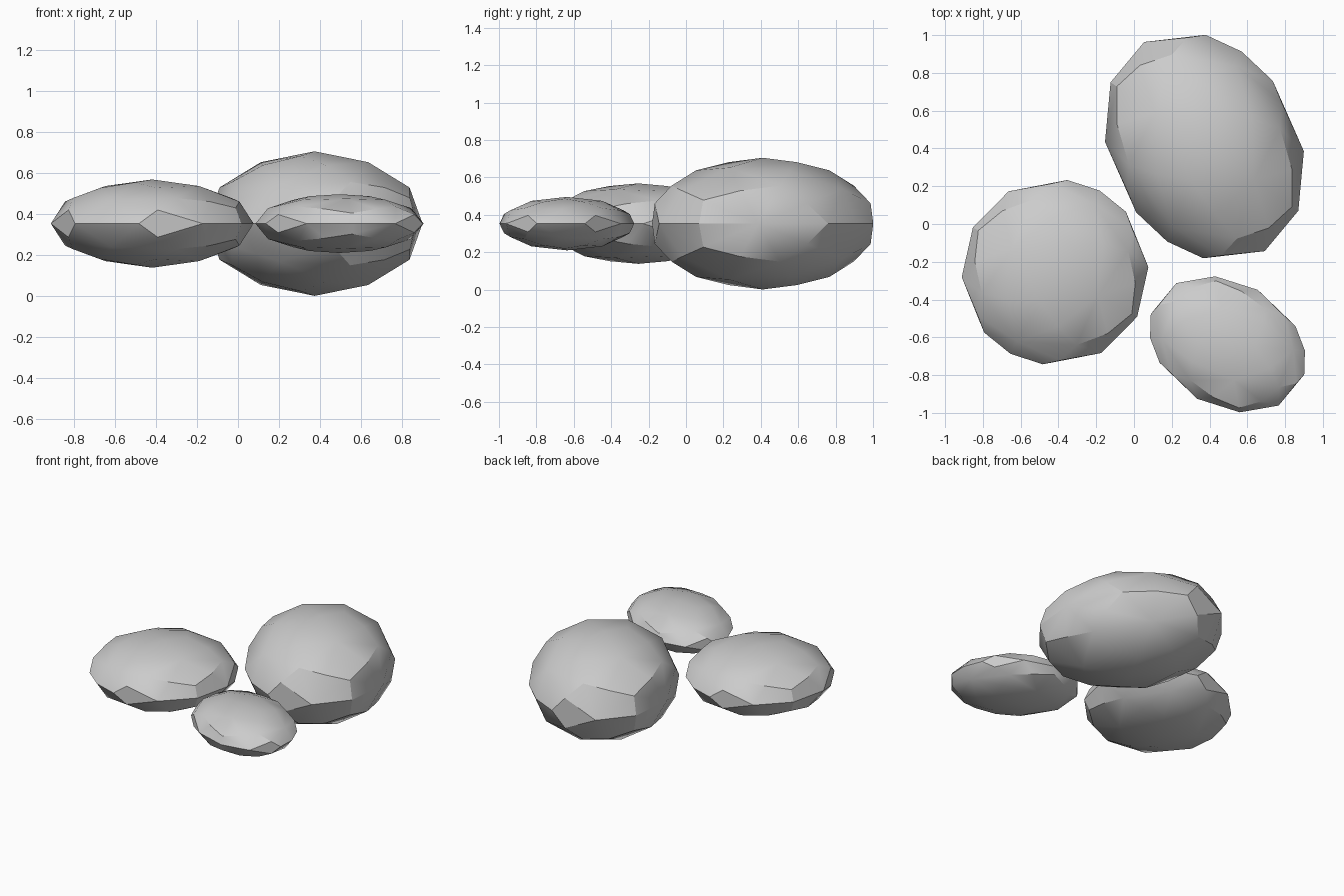
import bpy, bmesh, math
from mathutils import Vector, Matrix

if "Cube" in bpy.data.objects:
    bpy.data.objects.remove(bpy.data.objects["Cube"])

PHI = (1 + math.sqrt(5)) / 2


def dodecahedron():
    """Twelve pentagons, with one edge lying along x at the top."""
    r, t = 1 / PHI, PHI
    pm = (-1, 1)
    pts = [(a, b, c) for a in pm for b in pm for c in pm]
    for a in pm:
        for b in pm:
            pts += [(a * r, 0, b * t), (a * t, b * r, 0), (0, a * t, b * r)]
    bm = bmesh.new()
    for p in pts:
        bm.verts.new(p)
    bmesh.ops.convex_hull(bm, input=bm.verts[:])
    bmesh.ops.dissolve_limit(bm, angle_limit=0.05, verts=bm.verts[:], edges=bm.edges[:])
    faces = [[v.co.copy() for v in f.verts] for f in bm.faces]
    bm.free()
    return faces


def pebble(name, centre, axis_a, axis_b, height):
    """Each pentagon is split into five quads, rounded, then squashed."""
    bm = bmesh.new()
    for ring in dodecahedron():
        n = len(ring)
        mid = sum(ring, Vector())
        for i, p in enumerate(ring):
            quad = (mid, ring[i - 1] + p, p, p + ring[(i + 1) % n])
            bm.faces.new([bm.verts.new(q.normalized()) for q in quad])
    bmesh.ops.remove_doubles(bm, verts=bm.verts[:], dist=0.001)
    shape = Matrix(((axis_a[0], axis_b[0], 0),
                    (axis_a[1], axis_b[1], 0),
                    (0, 0, height)))
    for v in bm.verts:
        v.co = shape @ v.co
    bmesh.ops.recalc_face_normals(bm, faces=bm.faces[:])
    mesh = bpy.data.meshes.new(name)
    bm.to_mesh(mesh)
    bm.free()
    ob = bpy.data.objects.new(name, mesh)
    ob.location = centre
    bpy.context.collection.objects.link(ob)
    bpy.ops.object.select_all(action='DESELECT')
    ob.select_set(True)
    bpy.context.view_layer.objects.active = ob
    bpy.ops.object.shade_smooth_by_angle(angle=math.radians(30))


# Three flattened stones sharing one mid height
pebble("large_pebble", (0.373, 0.41, 0.353), (0.197, 0.503), (-0.497, 0.34), 0.352)
pebble("medium_pebble", (-0.418, -0.255, 0.353), (0.236, 0.432), (-0.435, 0.236), 0.215)
pebble("small_pebble", (0.495, -0.637, 0.353), (0.41, -0.034), (-0.065, 0.36), 0.143)
